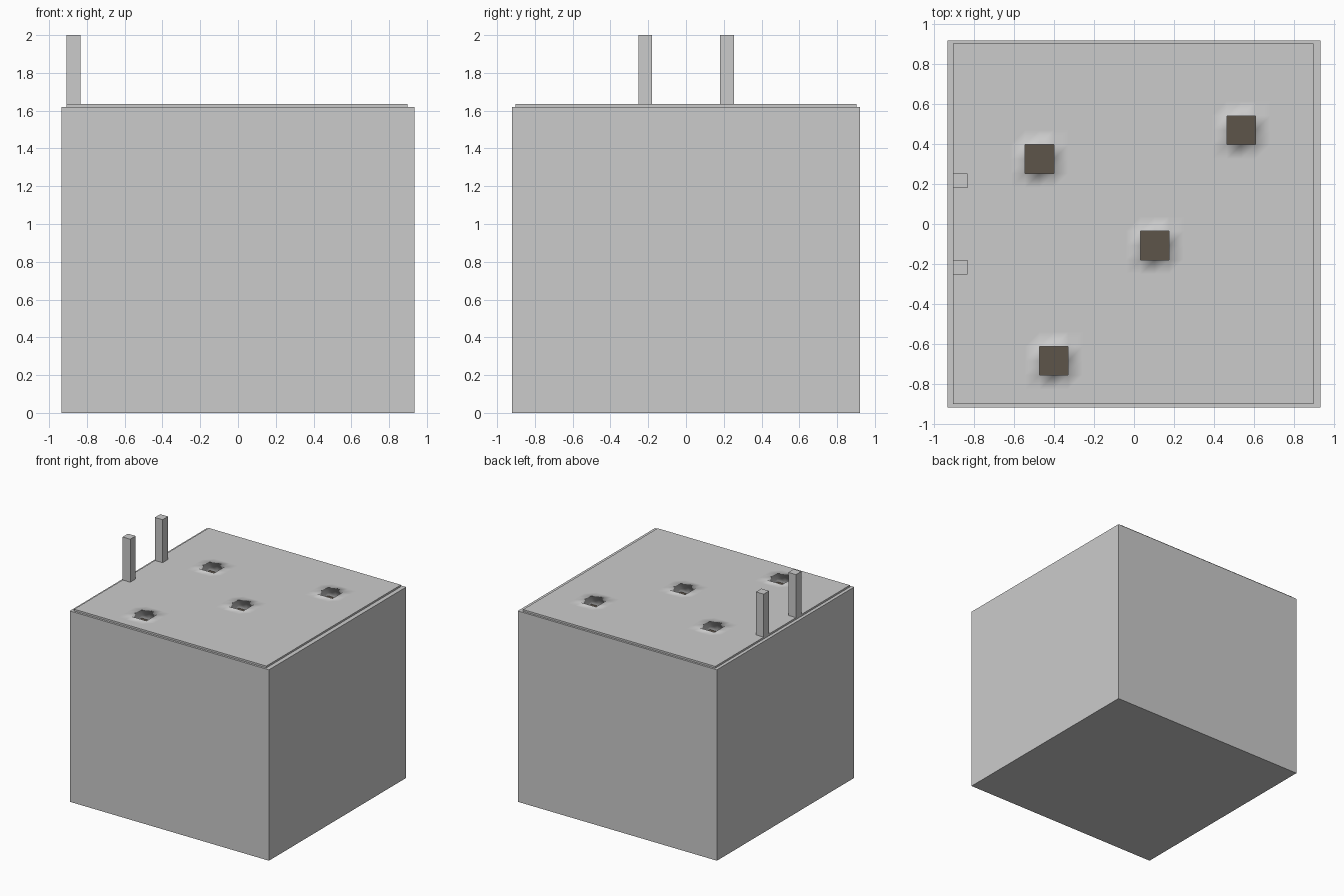
import bpy, bmesh

if "Cube" in bpy.data.objects:
    bpy.data.objects.remove(bpy.data.objects["Cube"])

N = 25                       # cells per side of the top surface
CELL = 1.805 / N
X0, Y0 = -0.907, -0.902      # corner of the cell grid
RIM_Z, TOP_Z, PIT_Z, POST_Z = 1.62, 1.635, 1.565, 2.0


def finish(bm, name, smooth=False):
    mesh = bpy.data.meshes.new(name)
    for f in bm.faces:
        f.smooth = smooth
    bm.to_mesh(mesh)
    bm.free()
    obj = bpy.data.objects.new(name, mesh)
    bpy.context.collection.objects.link(obj)
    return obj


def box(bm, x0, x1, y0, y1, z0, z1):
    verts = bmesh.ops.create_cube(bm, size=1)["verts"]
    for v in verts:
        v.co.x = x1 if v.co.x > 0 else x0
        v.co.y = y1 if v.co.y > 0 else y0
        v.co.z = z1 if v.co.z > 0 else z0


# Body block, open beneath the top surface, with a thin rim and raised lip
bm = bmesh.new()
box(bm, -0.935, 0.935, -0.92, 0.92, 0, RIM_Z)
bm.normal_update()
top = max(bm.faces, key=lambda f: f.calc_center_median().z)
inner = bmesh.ops.extrude_discrete_faces(bm, faces=[top])["faces"][0]
bmesh.ops.delete(bm, geom=[inner], context='FACES')
outer_loop = sorted((v for v in bm.verts if v.co.z > 1), key=lambda v: (v.co.x, v.co.y))
bm.verts.ensure_lookup_table()
bmesh.ops.remove_doubles(bm, verts=bm.verts, dist=1e-5)
X1, Y1 = X0 + N * CELL, Y0 + N * CELL
ring = sorted((v for v in bm.verts if v.co.z > 1), key=lambda v: (v.co.x, v.co.y))
outer = [ring[i] for i in (0, 2, 3, 1)]
corners = [(X0, Y0), (X1, Y0), (X1, Y1), (X0, Y1)]
low = [bm.verts.new((x, y, RIM_Z)) for x, y in corners]
lip = [bm.verts.new((x, y, TOP_Z)) for x, y in corners]
for i in range(4):
    j = (i + 1) % 4
    bm.faces.new((outer[i], outer[j], low[j], low[i]))
    bm.faces.new((low[i], low[j], lip[j], lip[i]))
finish(bm, "body_block")

# Top surface: cell grid with 2 x 2 cell pits whose rims shade smoothly
PITS = [(6, 17), (20, 19), (14, 11), (7, 3)]
dark = bpy.data.materials.new("pit_floor_brown")
dark.diffuse_color = (0.11, 0.09, 0.068, 1)
dark.use_nodes = True
dark.node_tree.nodes["Principled BSDF"].inputs["Base Color"].default_value = dark.diffuse_color

bm = bmesh.new()
grid = [[bm.verts.new((X0 + i * CELL, Y0 + j * CELL, TOP_Z)) for j in range(N + 1)]
        for i in range(N + 1)]
pit_cells = {(i + a, j + b) for i, j in PITS for a in (-1, 0) for b in (-1, 0)}
for i in range(N):
    for j in range(N):
        if (i, j) not in pit_cells:
            bm.faces.new((grid[i][j], grid[i + 1][j], grid[i + 1][j + 1], grid[i][j + 1]))
floors = bmesh.new()
for i, j in PITS:
    loop = [(-1, -1), (0, -1), (1, -1), (1, 0), (1, 1), (0, 1), (-1, 1), (-1, 0)]
    rim = [grid[i + a][j + b] for a, b in loop]
    base = [bm.verts.new((v.co.x, v.co.y, PIT_Z)) for v in rim]
    for k in range(8):
        m = (k + 1) % 8
        bm.faces.new((rim[m], rim[k], base[k], base[m]))
    floors.faces.new([floors.verts.new(v.co) for v in base])
bmesh.ops.delete(bm, geom=[v for v in bm.verts if not v.link_faces], context='VERTS')
finish(bm, "top_surface", smooth=True)
finish(floors, "pit_floors").data.materials.append(dark)

# Two upright posts on the left edge, one cell wide
for name, j in (("post_front", 9), ("post_back", 15)):
    bm = bmesh.new()
    y = Y0 + j * CELL
    box(bm, X0, X0 + CELL, y, y + CELL, TOP_Z, POST_Z)
    finish(bm, name)
